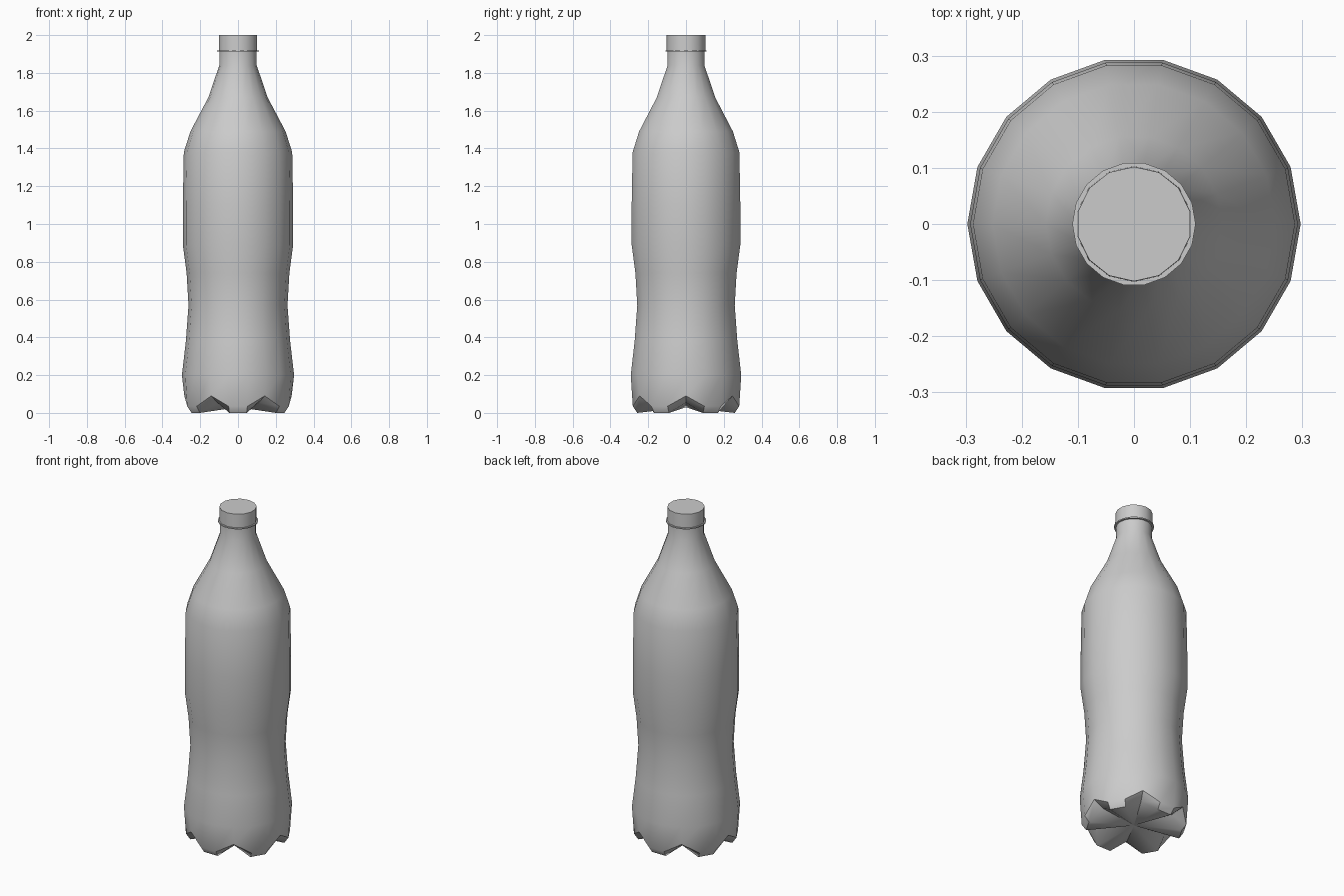
import bpy, bmesh
from math import cos, sin, pi, radians

if "Cube" in bpy.data.objects:
    bpy.data.objects.remove(bpy.data.objects["Cube"])


def make_object(name, rings, bottom, top, angle):
    """Skin a list of rings (lists of points), closing both ends with fans or caps."""
    bm = bmesh.new()
    loops = [[bm.verts.new(p) for p in ring] for ring in rings]
    n = len(loops[0])
    for a, b in zip(loops, loops[1:]):
        for i in range(n):
            j = (i + 1) % n
            bm.faces.new((a[i], a[j], b[j], b[i]))
    if bottom is None:
        bm.faces.new(loops[0][::-1])
    else:
        c = bm.verts.new((0, 0, bottom))
        for i in range(n):
            bm.faces.new((c, loops[0][(i + 1) % n], loops[0][i]))
    if top:
        bm.faces.new(loops[-1])
    bmesh.ops.recalc_face_normals(bm, faces=bm.faces)
    mesh = bpy.data.meshes.new(name)
    bm.to_mesh(mesh)
    bm.free()
    ob = bpy.data.objects.new(name, mesh)
    bpy.context.collection.objects.link(ob)
    bpy.ops.object.select_all(action='DESELECT')
    bpy.context.view_layer.objects.active = ob
    ob.select_set(True)
    bpy.ops.object.shade_smooth_by_angle(angle=radians(angle))
    return ob


def ring(r, z, n=18, start=0.0):
    return [(r * cos(start + 2 * pi * i / n), r * sin(start + 2 * pi * i / n), z)
            for i in range(n)]


def foot_ring(foot, notch):
    """18-sided ring where every third vertex is pulled up as a groove between feet."""
    pts = []
    for i in range(18):
        r, z = notch if i % 3 == 0 else foot
        pts.append((r * cos(pi * i / 9), r * sin(pi * i / 9), z))
    return pts


# Bottle: six-footed base, waisted body, tapered shoulder, neck
profile = [(0.297, 0.20), (0.276, 0.38), (0.262, 0.57), (0.272, 0.74),
           (0.292, 0.89), (0.292, 1.10), (0.287, 1.38), (0.252, 1.49),
           (0.157, 1.67), (0.099, 1.84), (0.099, 1.93)]
base = [foot_ring((0.262, 0.0), (0.22, 0.055)),
        foot_ring((0.286, 0.035), (0.284, 0.09))]
make_object("bottle_body", base + [ring(r, z) for r, z in profile], 0.03, True, 40)

# Thin collar under the cap
make_object("neck_collar", [ring(0.110, 1.912), ring(0.110, 1.919)], None, True, 40)

# Screw cap
make_object("cap", [ring(0.103, 1.919, 14, -pi / 2), ring(0.102, 2.0, 14, -pi / 2)],
            None, True, 40)
